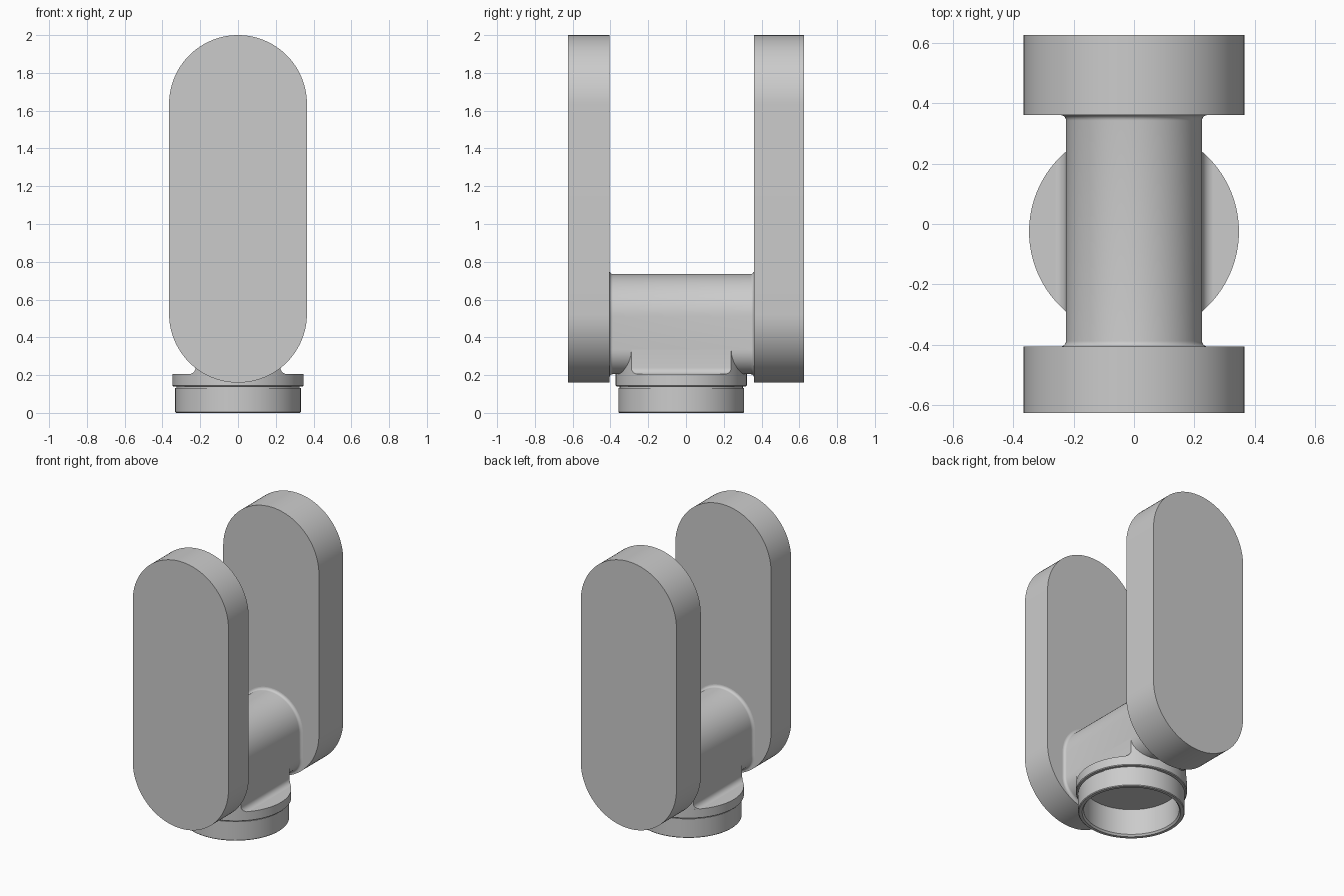
import bpy, bmesh
from math import sin, cos, pi, asin

cube = bpy.data.objects.get("Cube")
if cube:
    bpy.data.objects.remove(cube, do_unlink=True)

grey = bpy.data.materials.new("plain grey")
grey.use_nodes = True
colour = (0.6, 0.6, 0.6, 1)
grey.diffuse_color = colour
grey.node_tree.nodes["Principled BSDF"].inputs["Base Color"].default_value = colour


def arc(cx, cz, r, start, end, n):
    """Points on an arc, angles given in units of pi."""
    return [(cx + r * cos(pi * (start + (end - start) * i / n)),
             cz + r * sin(pi * (start + (end - start) * i / n))) for i in range(n + 1)]


def loft(name, rings):
    """Skin matching rings of points and cap both ends."""
    bm = bmesh.new()
    loops = [[bm.verts.new(p) for p in ring] for ring in rings]
    for a, b in zip(loops, loops[1:]):
        for i in range(len(a)):
            j = (i + 1) % len(a)
            bm.faces.new((a[i], a[j], b[j], b[i]))
    bm.faces.new(loops[0])
    bm.faces.new(loops[-1])
    bmesh.ops.recalc_face_normals(bm, faces=bm.faces)
    mesh = bpy.data.meshes.new(name)
    bm.to_mesh(mesh)
    bm.free()
    mesh.materials.append(grey)
    obj = bpy.data.objects.new(name, mesh)
    bpy.context.collection.objects.link(obj)
    bpy.ops.object.select_all(action='DESELECT')
    obj.select_set(True)
    bpy.context.view_layer.objects.active = obj
    bpy.ops.object.shade_smooth_by_angle(angle=pi / 6)
    return obj


# Two upright plates with fully rounded ends
R = 0.365
FRONT, BACK = -0.405, 0.36
plate = arc(0, 2 - R, R, 0, 1, 48) + arc(0, 0.16 + R, R, 1, 2, 48)
for name, y0, y1 in (("front_plate", -0.625, FRONT), ("back_plate", BACK, 0.625)):
    loft(name, [[(x, y, z) for x, z in plate] for y in (y0, y1)])


# Crossbar: round top, softened lower corners, flared into the plates
def bar_ring(y, grow):
    outline = (arc(0, 0.51, 0.225 + grow, 0, 1, 36)
               + arc(-0.095, 0.335, 0.13 + grow, 1, 1.5, 12)
               + arc(0.095, 0.335, 0.13 + grow, 1.5, 2, 12))
    return [(x, y, z) for x, z in outline]


F = 0.018
steps = [i * pi / 12 for i in range(7)]
flare = [(F * (1 - sin(t)), F * (1 - cos(t))) for t in steps]
rings = [bar_ring(FRONT - 0.02, F)]
rings += [bar_ring(FRONT + d, g) for g, d in flare]
rings += [bar_ring(BACK - d, g) for g, d in reversed(flare)]
rings += [bar_ring(BACK + 0.02, F)]
loft("crossbar", rings)

# Hollow round socket with a wider collar, from inner ceiling to collar top
CY, CR, TOP = -0.025, 0.347, 0.205
profile = [(0.298, 0.19), (0.298, 0.012), (0.308, 0), (0.328, 0), (0.333, 0.005),
           (0.333, 0.133), (0.326, 0.133), (0.326, 0.14), (0.342, 0.14),
           (CR, 0.145), (CR, TOP)]
loft("socket", [[(x, y, z) for x, y in arc(0, CY, r, 0, 2 - 2 / 96, 95)]
                for r, z in profile])


# Pedestal: collar disc trimmed to the bar width, filleted onto the collar
def pedestal_ring(w, z):
    a = asin(w / CR) / pi
    outline = (arc(0, CY, CR, 0.5 - a, 0.5 + a, 20)
               + arc(0, CY, CR, 1.5 - a, 1.5 + a, 20))
    return [(x, y, z) for x, y in outline]


P = 0.035
levels = [(0.225 + P * (1 - sin(t)), TOP + P * (1 - cos(t))) for t in steps]
loft("pedestal", [pedestal_ring(w, z) for w, z in levels + [(0.225, 0.335)]])
